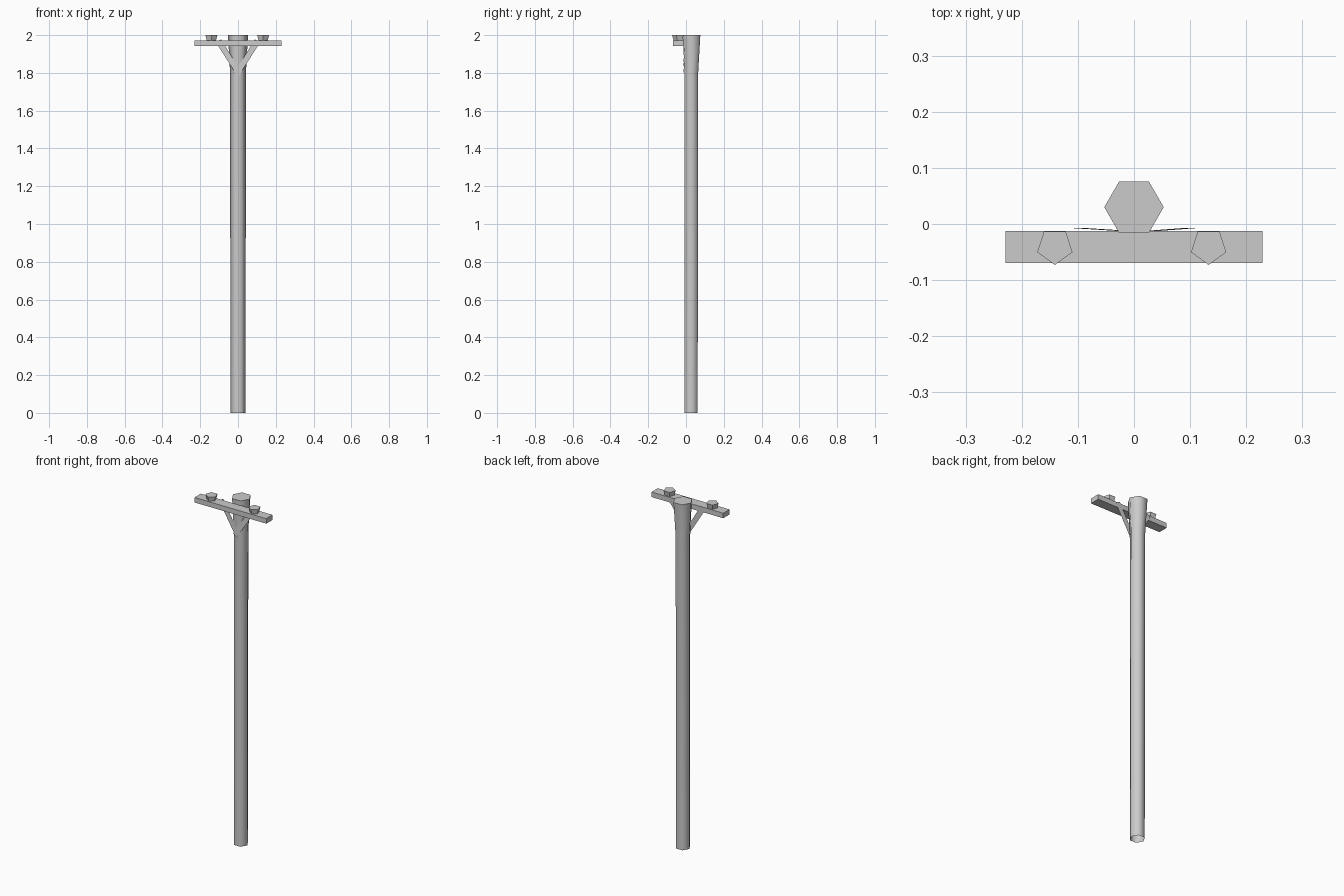
import bpy, bmesh, math

if "Cube" in bpy.data.objects:
    bpy.data.objects.remove(bpy.data.objects["Cube"])


def add_object(name, verts, faces):
    mesh = bpy.data.meshes.new(name)
    mesh.from_pydata(verts, [], faces)
    mesh.update()
    obj = bpy.data.objects.new(name, mesh)
    bpy.context.collection.objects.link(obj)
    return obj


def lofted_prism(name, sides, start, rings, cap_bottom):
    """Regular polygon rings (x, y, z, radius) joined from bottom to top."""
    verts = []
    for x, y, z, r in rings:
        for i in range(sides):
            a = start + math.tau * i / sides
            verts.append((x + r * math.cos(a), y + r * math.sin(a), z))
    faces = []
    for k in range(len(rings) - 1):
        b = k * sides
        for i in range(sides):
            j = (i + 1) % sides
            faces.append((b + i, b + j, b + sides + j, b + sides + i))
    top = (len(rings) - 1) * sides
    faces.append(tuple(range(top, top + sides)))
    if cap_bottom:
        faces.append(tuple(reversed(range(sides))))
    return add_object(name, verts, faces)


def smooth(obj, degrees):
    bpy.ops.object.select_all(action='DESELECT')
    obj.select_set(True)
    bpy.context.view_layer.objects.active = obj
    bpy.ops.object.shade_smooth_by_angle(angle=math.radians(degrees))


# Hexagonal pole, flared near the top, open at the ground
pole = lofted_prism("pole", 6, 0, [(0, 0.027, 0, 0.040),
                                   (0, 0.028, 1.80, 0.042),
                                   (0, 0.030, 2.0, 0.053)], False)
smooth(pole, 65)

# Crossarm in front of the pole
bpy.ops.mesh.primitive_cube_add(size=1, location=(0, -0.041, 1.958))
arm = bpy.context.object
arm.name = "crossarm"
arm.scale = (0.458, 0.057, 0.029)

# Five-sided insulators, wider at the top
for side, x in (("left", -0.141), ("right", 0.133)):
    lofted_prism(side + "_insulator", 5, -math.pi / 2,
                 [(x, -0.040, 1.972, 0.026), (x, -0.040, 2.0, 0.033)], True)

# Thin flat braces crossing at the pole
for side, s in (("left", -1), ("right", 1)):
    y = -0.014 if s < 0 else -0.0155
    add_object(side + "_brace",
               [(s * 0.003, y, 1.783), (s * -0.021, y, 1.800),
                (s * 0.090, -0.007, 1.978), (s * 0.116, -0.007, 1.960)],
               [(0, 1, 2, 3)])
